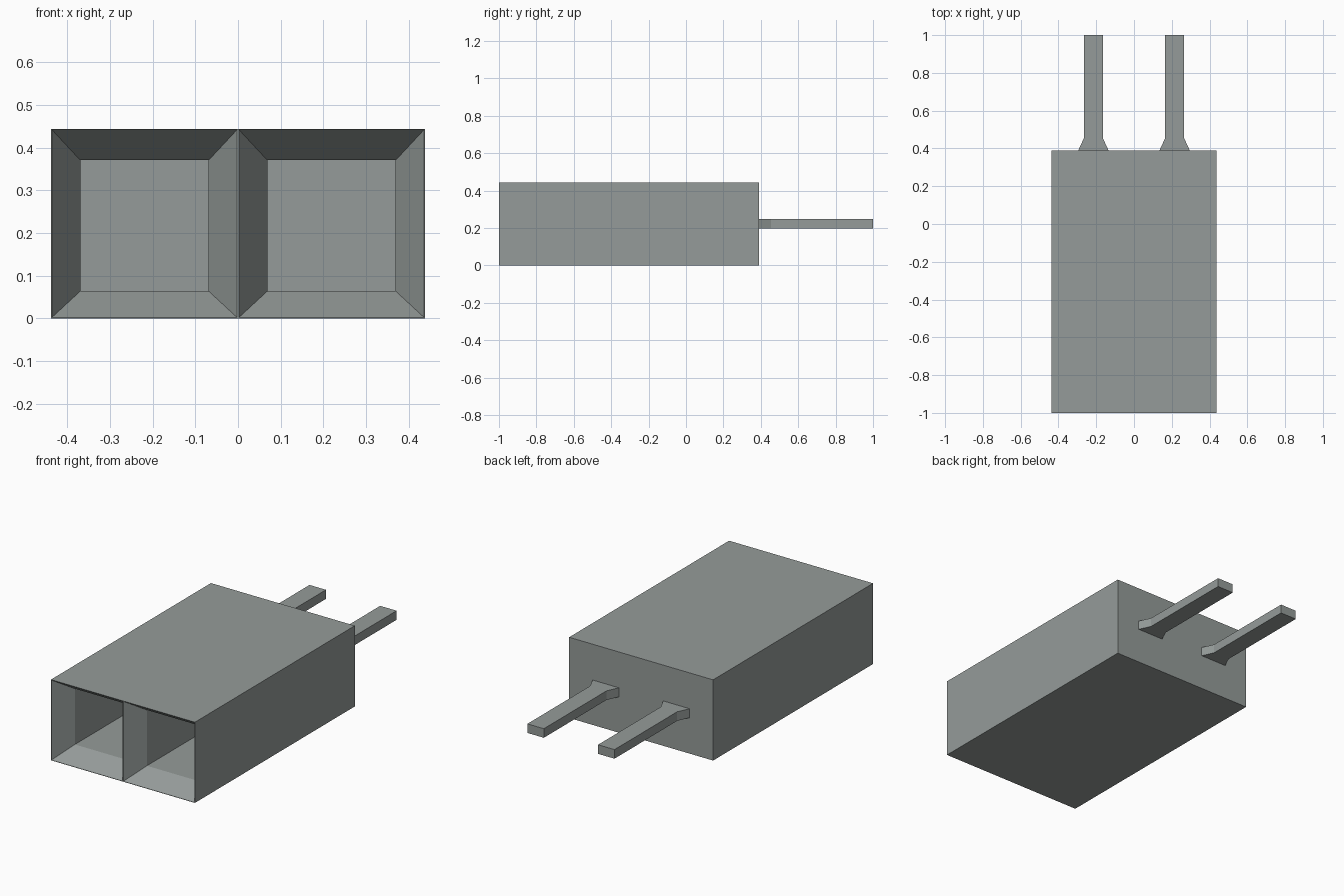
import bpy, bmesh
from mathutils import Vector

cube = bpy.data.objects.get("Cube")
if cube:
    bpy.data.objects.remove(cube, do_unlink=True)

# Single grey plastic colour
grey = bpy.data.materials.new("grey")
grey.use_nodes = True
grey.diffuse_color = (0.30, 0.33, 0.32, 1)
grey.node_tree.nodes["Principled BSDF"].inputs["Base Color"].default_value = grey.diffuse_color

HALF_W, HEIGHT, FRONT, BACK = 0.438, 0.444, -1.0, 0.39


def finish(bm, name):
    bmesh.ops.recalc_face_normals(bm, faces=bm.faces[:])
    mesh = bpy.data.meshes.new(name)
    bm.to_mesh(mesh)
    bm.free()
    mesh.materials.append(grey)
    obj = bpy.data.objects.new(name, mesh)
    bpy.context.collection.objects.link(obj)
    return obj


def move(faces, offset):
    verts = list({v for f in faces for v in f.verts})
    bmesh.ops.translate(bm, verts=verts, vec=Vector(offset))


# Housing: a box whose front is split into two sockets
bm = bmesh.new()
bmesh.ops.create_cube(bm, size=1)
bmesh.ops.scale(bm, verts=bm.verts[:], vec=(2 * HALF_W, BACK - FRONT, HEIGHT))
bmesh.ops.translate(bm, verts=bm.verts[:], vec=(0, (FRONT + BACK) / 2, HEIGHT / 2))
bmesh.ops.bisect_plane(bm, geom=bm.verts[:] + bm.edges[:] + bm.faces[:],
                       plane_co=(0, 0, 0), plane_no=(1, 0, 0))
sockets = [f for f in bm.faces if f.normal.y < -0.9]
# Thin lip, then tapered funnel, then straight channel
bmesh.ops.inset_individual(bm, faces=sockets, thickness=0.003)
bmesh.ops.inset_individual(bm, faces=sockets, thickness=0.094)
move(sockets, (0, 0.11, -0.005))
ends = bmesh.ops.extrude_discrete_faces(bm, faces=sockets)["faces"]
move(ends, (0, 1.15, 0))
finish(bm, "housing")

# Pins: flat bars flaring out where they meet the housing
half_outline = [(0.08, BACK - 0.005), (0.08, BACK), (0.05, 0.455), (0.05, 1.0)]
outline = half_outline + [(-x, y) for x, y in reversed(half_outline)]
for side, name in ((1, "left_pin"), (-1, "right_pin")):
    bm = bmesh.new()
    face = bm.faces.new([bm.verts.new((side * 0.215 + x, y, 0.197)) for x, y in outline])
    top = bmesh.ops.extrude_face_region(bm, geom=[face])["geom"]
    bmesh.ops.translate(bm, verts=[v for v in top if isinstance(v, bmesh.types.BMVert)],
                        vec=(0, 0, 0.05))
    finish(bm, name)
